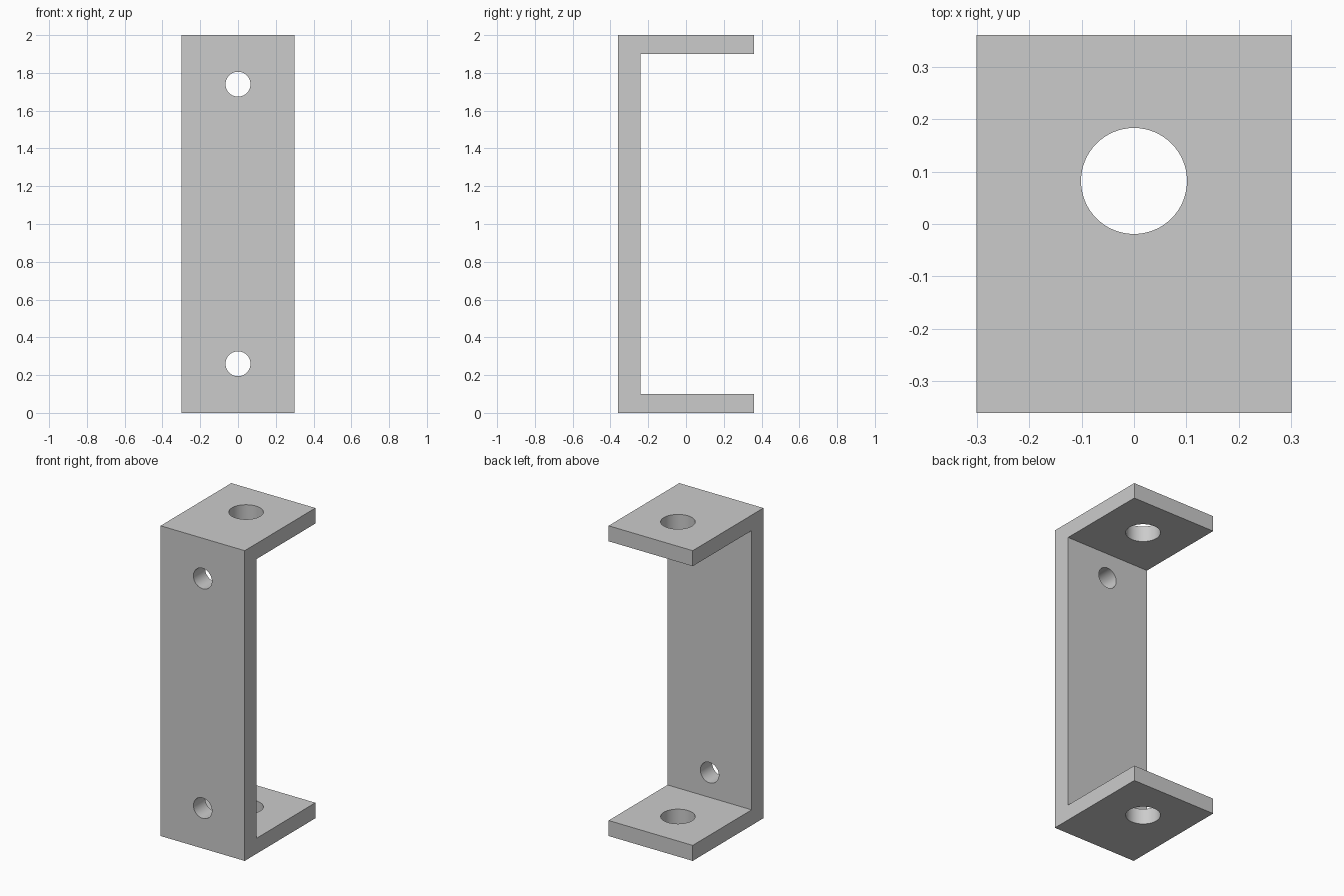
import bpy
import math

cube = bpy.data.objects.get("Cube")
if cube:
    bpy.data.objects.remove(cube, do_unlink=True)

WIDTH, DEPTH, HEIGHT = 0.6, 0.72, 2.0
WALL, FLANGE = 0.12, 0.1

# Single grey material
grey = bpy.data.materials.new("plain grey")
grey.use_nodes = True
colour = (0.6, 0.6, 0.6, 1)
grey.diffuse_color = colour
grey.node_tree.nodes["Principled BSDF"].inputs["Base Color"].default_value = colour

# Bracket body: C-shaped side profile extruded across the width
front, back = -DEPTH / 2, DEPTH / 2
inner = front + WALL
profile = [(front, 0), (back, 0), (back, FLANGE), (inner, FLANGE),
           (inner, HEIGHT - FLANGE), (back, HEIGHT - FLANGE),
           (back, HEIGHT), (front, HEIGHT)]
n = len(profile)
verts = [(x, y, z) for x in (-WIDTH / 2, WIDTH / 2) for y, z in profile]
faces = [tuple(reversed(range(n))), tuple(range(n, 2 * n))]
faces += [(i, (i + 1) % n, (i + 1) % n + n, i + n) for i in range(n)]
mesh = bpy.data.meshes.new("bracket")
mesh.from_pydata(verts, [], faces)
mesh.materials.append(grey)
bracket = bpy.data.objects.new("bracket", mesh)
bpy.context.collection.objects.link(bracket)


def drill(name, radius, length, location, tilt=0):
    """Cut a round hole through the bracket."""
    bpy.ops.mesh.primitive_cylinder_add(vertices=64, radius=radius, depth=length,
                                        location=location, rotation=(tilt, 0, 0))
    cutter = bpy.context.object
    cutter.name = name
    cutter.data.materials.append(grey)
    cut = bracket.modifiers.new(name, 'BOOLEAN')
    cut.operation = 'DIFFERENCE'
    cut.solver = 'EXACT'
    cut.object = cutter
    bpy.context.view_layer.objects.active = bracket
    bpy.ops.object.modifier_apply(modifier=name)
    bpy.data.objects.remove(cutter, do_unlink=True)


# Mounting holes in the wall and larger holes in the flanges
for z in (0.26, HEIGHT - 0.26):
    drill("mounting_hole", 0.066, 0.3, (0, front + WALL / 2, z), math.pi / 2)
for z in (FLANGE / 2, HEIGHT - FLANGE / 2):
    drill("flange_hole", 0.101, 0.3, (0, 0.082, z))

# Smooth hole walls, sharp plate edges
bpy.ops.object.select_all(action='DESELECT')
bracket.select_set(True)
bpy.context.view_layer.objects.active = bracket
bpy.ops.object.shade_smooth_by_angle(angle=math.radians(30))
